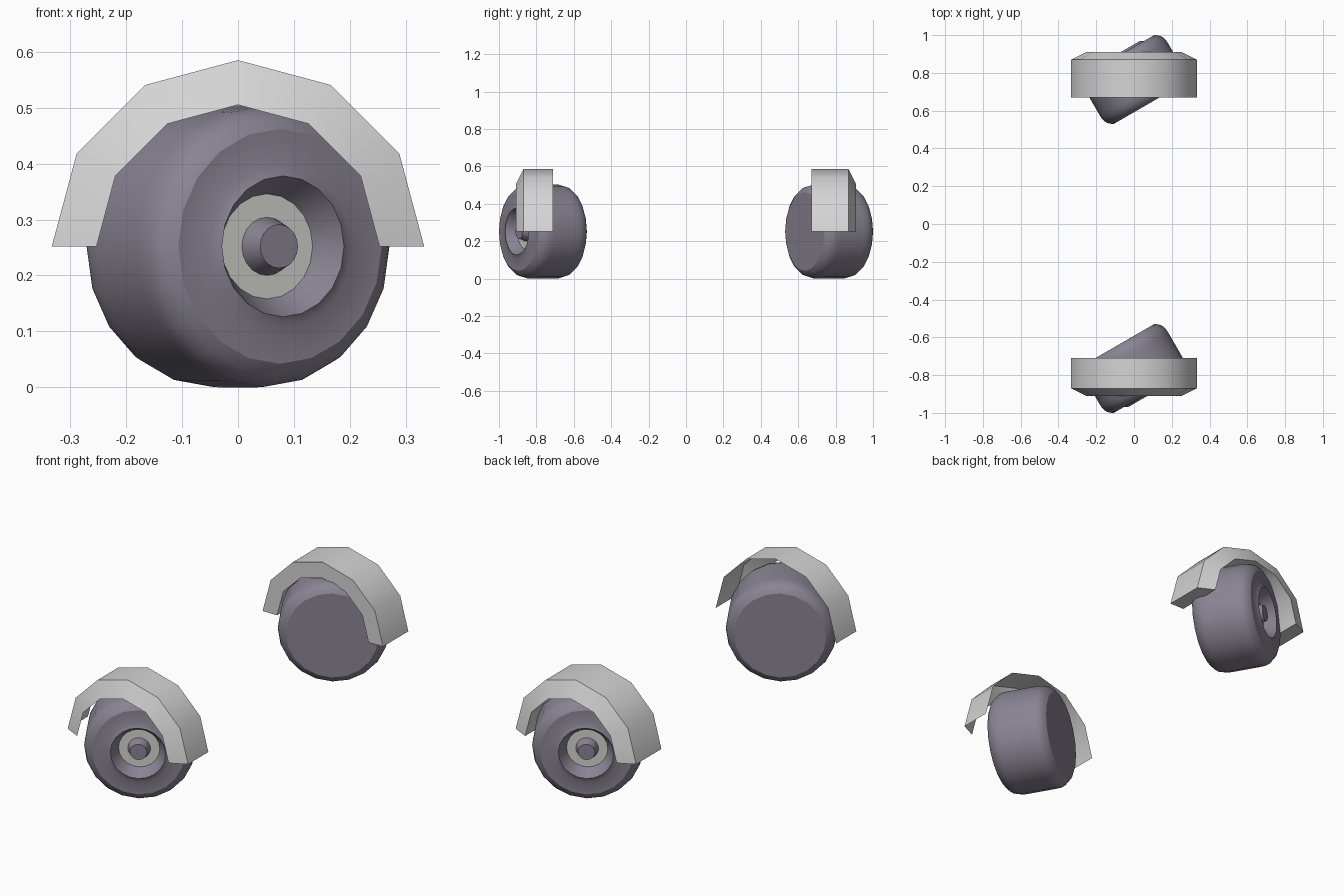
import bpy, bmesh, math
from mathutils import Matrix

cube = bpy.data.objects.get("Cube")
if cube:
    bpy.data.objects.remove(cube, do_unlink=True)

AXLE_Z = 0.252


def material(name, color):
    m = bpy.data.materials.new(name)
    m.use_nodes = True
    m.diffuse_color = (*color, 1)
    m.node_tree.nodes["Principled BSDF"].inputs["Base Color"].default_value = (*color, 1)
    return m


rubber = material("purple_grey_rubber", (0.25, 0.23, 0.29))
metal = material("hub_grey", (0.65, 0.65, 0.62))
paint = material("fender_grey", (0.66, 0.66, 0.66))


def sweep(name, profile, steps, arc, mats, closed=False, accent=None):
    """Turn (radius, y) points about the y axis; the accent span gets the second material."""
    bm = bmesh.new()
    full = arc > 6
    count = steps if full else steps + 1
    rings = []
    for i in range(count):
        a = -arc / 2 + arc * i / steps
        rings.append([bm.verts.new((r * math.sin(a), y, r * math.cos(a))) for r, y in profile])
    n = len(profile)
    for i in range(steps):
        a, b = rings[i], rings[(i + 1) % count]
        for j in range(n if closed else n - 1):
            k = (j + 1) % n
            face = bm.faces.new((a[j], a[k], b[k], b[j]))
            face.material_index = int(j == accent)
    if closed and not full:
        bm.faces.new(rings[0])
        bm.faces.new(rings[-1])
    bmesh.ops.remove_doubles(bm, verts=bm.verts, dist=0.0001)
    bmesh.ops.recalc_face_normals(bm, faces=bm.faces)
    mesh = bpy.data.meshes.new(name)
    bm.to_mesh(mesh)
    bm.free()
    obj = bpy.data.objects.new(name, mesh)
    bpy.context.collection.objects.link(obj)
    for m in mats:
        mesh.materials.append(m)
    return obj


def smooth(obj, degrees):
    bpy.ops.object.select_all(action='DESELECT')
    obj.select_set(True)
    bpy.context.view_layer.objects.active = obj
    bpy.ops.object.shade_smooth_by_angle(angle=math.radians(degrees))


# Wheel section: plain inner side, rounded tread, raised rim, dished hub, axle stub
shoulder = [(0.21, 0.15), (0.229, 0.138), (0.244, 0.119), (0.251, 0.095), (0.252, 0.07)]
hub = [(0.147, 0.15), (0.126, 0.161), (0.094, 0.104), (0.052, 0.104), (0.039, 0.147), (0, 0.147)]
wheel_profile = [(0, 0.15)] + shoulder + [(r, -y) for r, y in reversed(shoulder)]
wheel_profile += [(r, -y) for r, y in hub]
hub_span = len(wheel_profile) - 4

for name, y, turn in (("front_wheel", -0.765, 30), ("rear_wheel", 0.765, 210)):
    wheel = sweep(name, wheel_profile, 20, math.tau, (rubber, metal), accent=hub_span)
    wheel.data.transform(Matrix.Translation((0, y, AXLE_Z)) @ Matrix.Rotation(math.radians(turn), 4, 'Z'))
    smooth(wheel, 30)

# Fenders: open shell in front, solid arch at the rear
front = sweep("front_fender", [(0.333, -0.71), (0.333, -0.87), (0.253, -0.91)], 6, math.pi, (paint,))
rear = sweep("rear_fender", [(0.333, 0.67), (0.333, 0.87), (0.253, 0.91), (0.253, 0.67)],
             6, math.pi, (paint,), closed=True)
for fender in (front, rear):
    fender.data.transform(Matrix.Translation((0, 0, AXLE_Z)))
    smooth(fender, 35)
# Face the open shell outward
if front.data.polygons[0].normal.dot(front.data.polygons[0].center) < 0:
    front.data.flip_normals()
